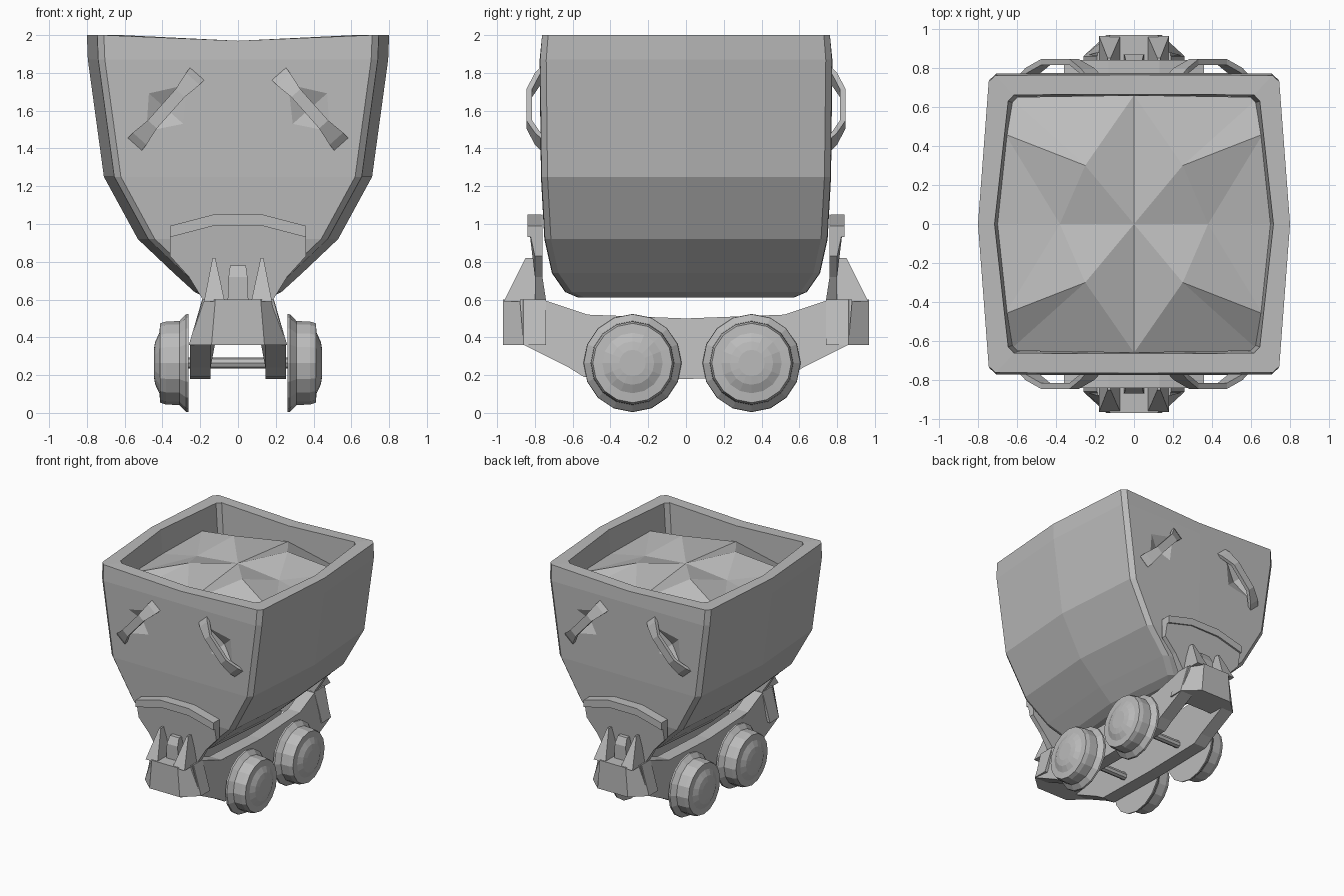
import bpy, bmesh, math
from mathutils import Matrix, Vector

if "Cube" in bpy.data.objects:
    bpy.data.objects.remove(bpy.data.objects["Cube"])

grey = bpy.data.materials.new("plain_grey")
grey.diffuse_color = (0.5, 0.5, 0.5, 1)
grey.use_nodes = True
grey.node_tree.nodes["Principled BSDF"].inputs["Base Color"].default_value = grey.diffuse_color


def finish(name, bm):
    bmesh.ops.recalc_face_normals(bm, faces=bm.faces)
    me = bpy.data.meshes.new(name)
    bm.to_mesh(me)
    bm.free()
    me.materials.append(grey)
    ob = bpy.data.objects.new(name, me)
    bpy.context.collection.objects.link(ob)
    return ob


def loft(name, rings):
    """Skin a stack of equal-length closed rings and cap both ends."""
    bm = bmesh.new()
    rs = [[bm.verts.new(p) for p in r] for r in rings]
    n = len(rs[0])
    for a, b in zip(rs, rs[1:]):
        for i in range(n):
            j = (i + 1) % n
            bm.faces.new((a[i], a[j], b[j], b[i]))
    bm.faces.new(rs[0])
    bm.faces.new(rs[-1])
    return finish(name, bm)


# Tub: horizontal rings with bulging sides, outside up and then inside down
def tub_ring(z, w, d, sag=0.0, c=0.055, e=0.035):
    q = [(0, -d, z - sag), (w - c - e, -d + 0.003, z), (w - c, -d + 0.035, z), (w, 0, z),
         (w - c, d - 0.035, z), (w - c - e, d - 0.003, z), (0, d, z - sag)]
    return q + [(-x, y, zz) for x, y, zz in q[5:0:-1]]


outside = [(0.61, 0.17, 0.57), (0.64, 0.23, 0.64), (0.74, 0.34, 0.71), (0.92, 0.53, 0.75),
           (1.25, 0.71, 0.768), (1.87, 0.795, 0.775)]
rings = [tub_ring(*r) for r in outside]
rings += [tub_ring(2.0, 0.80, 0.765, 0.03), tub_ring(2.0, 0.715, 0.665, 0.03, 0.07, 0.03),
          tub_ring(1.62, 0.685, 0.655, 0, 0.07, 0.03)]
tub = loft("tub", rings)

# Hand recesses cut behind the handles
A, B = Vector((0.22, 0, 1.79)), Vector((0.54, 0, 1.43))
axis = (B - A).normalized()
side = Vector((-axis.z, 0, axis.x))
mid = (A + B) / 2
bm = bmesh.new()
for sx in (1, -1):
    for sy in (1, -1):
        pts = [mid + axis * 0.19, mid + side * 0.14, mid - axis * 0.19, mid - side * 0.14]
        v = [bm.verts.new((p.x * sx, sy * 0.778, p.z)) for p in pts]
        for y in (0.72, 0.85):
            tip = bm.verts.new((mid.x * sx, sy * y, mid.z))
            for i in range(4):
                bm.faces.new((v[i], v[(i + 1) % 4], tip))
cutter = finish("recess_cutter", bm)
cutter.hide_render = True
mod = tub.modifiers.new("recesses", 'BOOLEAN')
mod.operation = 'DIFFERENCE'
mod.solver = 'EXACT'
mod.object = cutter
bpy.context.view_layer.objects.active = tub
bpy.ops.object.modifier_apply(modifier=mod.name)
bpy.data.objects.remove(cutter)

# Ore heap: one quarter of facets, mirrored four ways
P = {"c": (0, 0, 1.91), "h": (0.25, 0.3, 1.96), "n": (0, 0.66, 1.84), "k": (0.64, 0.65, 1.71),
     "e": (0.66, 0.46, 1.83), "m": (0.38, 0, 1.87), "w": (0.71, 0, 1.80)}
bm = bmesh.new()
for sx in (1, -1):
    for sy in (1, -1):
        for tri in ("chn", "hnk", "hke", "chm", "mhe", "mew"):
            bm.faces.new([bm.verts.new((P[k][0] * sx, P[k][1] * sy, P[k][2])) for k in tri])
bmesh.ops.remove_doubles(bm, verts=bm.verts, dist=0.001)
ore = finish("ore_heap", bm)

# Handles: bent bars with flared ends
for sx in (1, -1):
    for sy in (1, -1):
        rs = []
        for t, y, hw in ((-0.02, 0.755, 0.05), (0.06, 0.785, 0.048), (0.27, 0.83, 0.032),
                         (0.73, 0.83, 0.032), (0.94, 0.785, 0.048), (1.02, 0.755, 0.05)):
            c = A.lerp(B, t)
            rs.append([((c.x + side.x * u) * sx, (y + o) * sy, c.z + side.z * u)
                       for u, o in ((-hw, -0.015), (hw, -0.015), (hw, 0.015), (-hw, 0.015))])
        loft("handle", rs)

# Chassis rails: side profile, leaning inward above z 0.36
half = [(0.88, 0.6), (0.76, 0.6), (0.52, 0.52), (0, 0.5)]
low = [(0, 0.18), (0.54, 0.19), (0.62, 0.24), (0.86, 0.36)]
prof = half + [(-y, z) for y, z in half[-2::-1]] + [(-y, z) for y, z in low[:0:-1]] + low


def rail_x(z):
    return 0.255 - max(0, z - 0.36) * 0.28


for s in (1, -1):
    loft("chassis_rail", [[(s * (rail_x(z) - o), y, z) for y, z in prof] for o in (0, 0.11)])

for s in (1, -1):
    # End blocks of the chassis
    loft("end_block", [[(-a, s * 0.97, z), (a, s * 0.97, z), (b, s * 0.86, z), (b, s * 0.74, z),
                        (-b, s * 0.74, z), (-b, s * 0.86, z)]
                       for z, a, b in ((0.36, 0.14, 0.26), (0.6, 0.12, 0.19))])
    # Cradle plates holding the tub
    right = [(0.18, 0.59), (0.26, 0.72), (0.36, 0.83), (0.36, 0.99), (0.13, 1.05)]
    outline = right + [(-x, z) for x, z in right[::-1]]
    loft("cradle_plate", [[(x, s * (0.83 if z > 0.95 else 0.80), z - 0.02 * (z > 0.95))
                           for x, z in outline],
                          [(x, s * (0.76 if z > 0.7 else 0.74), z) for x, z in outline]])
    # Projecting lip along the top of each cradle
    lip = [(-0.36, 0.99), (-0.13, 1.05), (0.13, 1.05), (0.36, 0.99)]
    lip += [(x, z - 0.06) for x, z in lip[::-1]]
    loft("cradle_lip", [[(x, s * y, z) for x, z in lip] for y in (0.765, 0.84)])
    # Brace fins and centre stud
    for f in (1, -1):
        loft("brace_fin", [[(f * x0, s * y1, z), (f * x1, s * y1, z),
                            (f * x1, s * 0.77, z), (f * x0, s * 0.77, z)]
                           for z, x0, x1, y1 in ((0.59, 0.07, 0.18, 0.965),
                                                 (0.82, 0.12, 0.135, 0.85))])
    loft("centre_stud", [[(-w, s * 0.76, z), (w, s * 0.76, z), (w, s * y, z), (-w, s * y, z)]
                         for z, w, y in ((0.59, 0.055, 0.87), (0.72, 0.05, 0.87), (0.78, 0.042, 0.84))])

# Flanged wheels and axles
wheel = [(0.262, 0.26), (0.275, 0.258), (0.31, 0.222), (0.38, 0.22), (0.412, 0.21),
         (0.416, 0.16), (0.438, 0.115), (0.446, 0.07)]


def circle(x, r, y0, n):
    return [(x, y0 + r * math.sin(2 * math.pi * i / n), 0.264 + r * math.cos(2 * math.pi * i / n))
            for i in range(n)]


for y0 in (-0.283, 0.347):
    for s in (1, -1):
        loft("wheel", [circle(s * x, r, y0, 16) for x, r in wheel])
    loft("axle", [circle(x, 0.03, y0, 8) for x in (-0.28, 0.28)])
